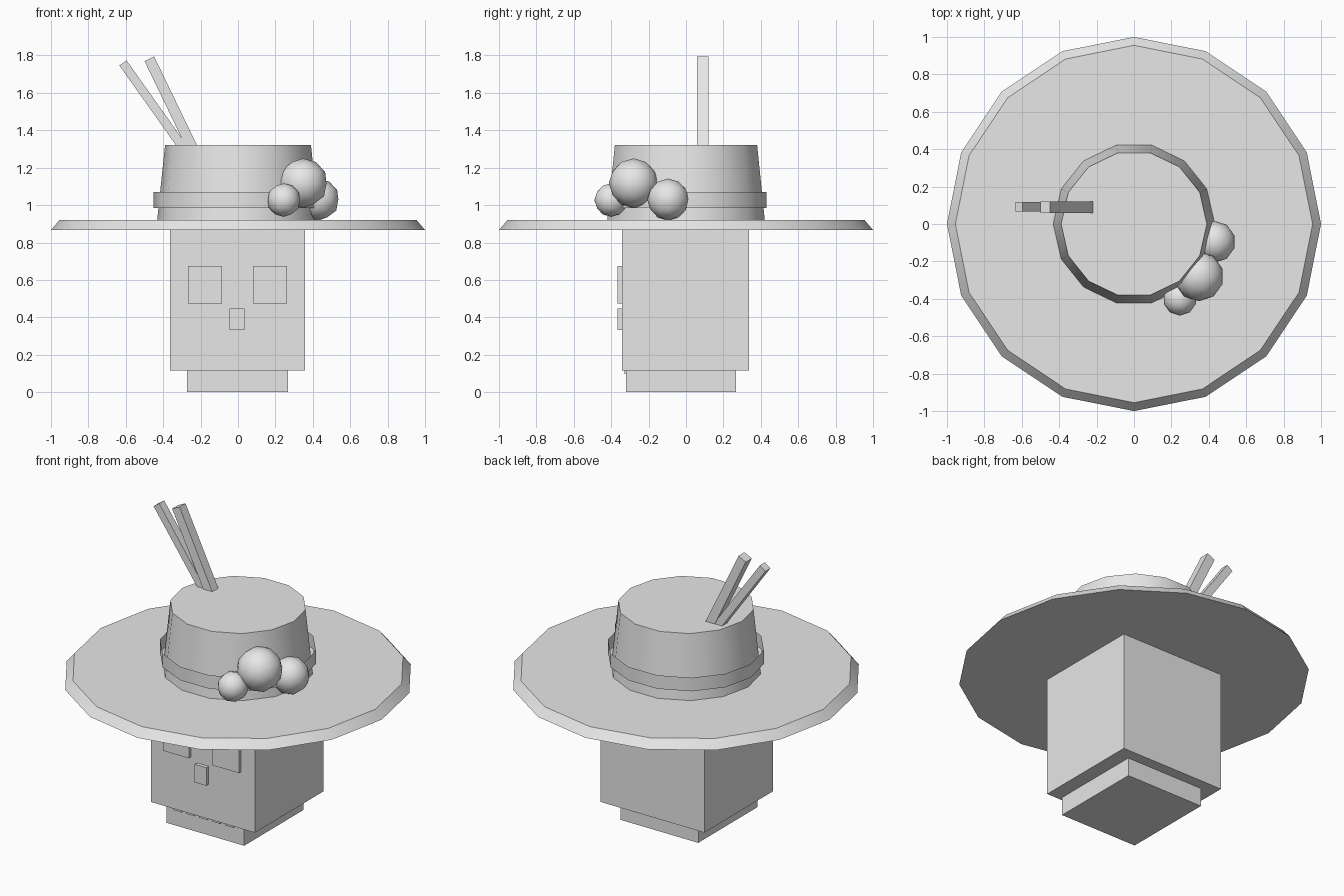
import bpy
import math
from mathutils import Vector

if "Cube" in bpy.data.objects:
    bpy.data.objects.remove(bpy.data.objects["Cube"])

grey = bpy.data.materials.new("plain grey")
grey.diffuse_color = (0.8, 0.8, 0.8, 1)
grey.use_nodes = True
grey.node_tree.nodes["Principled BSDF"].inputs["Base Color"].default_value = grey.diffuse_color


def finish(name, smooth=False):
    ob = bpy.context.object
    ob.name = name
    ob.data.materials.append(grey)
    if smooth:
        bpy.ops.object.shade_smooth_by_angle(angle=math.radians(32))
    return ob


def box(name, x, y, z):
    """Box from (low, high) ranges on each axis."""
    bpy.ops.mesh.primitive_cube_add(size=1, location=[sum(r) / 2 for r in (x, y, z)])
    bpy.context.object.scale = [r[1] - r[0] for r in (x, y, z)]
    return finish(name)


def cone(name, sides, r1, r2, z, fill='NGON', sy=1):
    """Tapered round part with its first corner on the x axis."""
    bpy.ops.mesh.primitive_cone_add(vertices=sides, radius1=r1, radius2=r2,
                                    depth=z[1] - z[0], end_fill_type=fill,
                                    location=(0, 0, sum(z) / 2),
                                    rotation=(0, 0, math.pi / 2))
    bpy.ops.object.transform_apply(location=False, rotation=True, scale=False)
    bpy.context.object.scale.y = sy
    return finish(name, True)


def stick(name, bottom, top, width, depth, y):
    """Square stick leaning in the xz plane."""
    a, b = Vector((bottom[0], y, bottom[1])), Vector((top[0], y, top[1]))
    d = b - a
    bpy.ops.mesh.primitive_cube_add(size=1, location=(a + b) / 2,
                                    rotation=(0, math.atan2(d.x, d.z), 0))
    bpy.context.object.scale = (width, depth, d.length)
    return finish(name)


# Head and jaw
box("head", (-0.364, 0.358), (-0.343, 0.337), (0.115, 0.87))
box("jaw", (-0.273, 0.267), (-0.32, 0.268), (0, 0.12))

# Face plates
box("left_eye", (-0.267, -0.086), (-0.366, -0.33), (0.473, 0.675))
box("right_eye", (0.079, 0.262), (-0.366, -0.33), (0.473, 0.675))
box("nose", (-0.045, 0.036), (-0.366, -0.33), (0.333, 0.447))

# Row of small teeth under the head
for i in range(5):
    x = -0.22 + i * 0.09
    box(f"tooth_{i + 1}", (x, x + 0.056), (-0.328, -0.31), (0.097, 0.13))

# Hat
cone("hat_brim", 16, 1.0, 0.955, (0.867, 0.92))
cone("hat_crown", 14, 0.432, 0.39, (0.92, 1.322))
cone("hat_band", 14, 0.452, 0.452, (0.985, 1.07), fill='NOTHING', sy=0.978)

# Berries on the band
for name, pos, r in (("large_berry", (0.347, -0.28, 1.117), 0.133),
                     ("medium_berry", (0.43, -0.095, 1.03), 0.112),
                     ("small_berry", (0.245, -0.4, 1.027), 0.09)):
    bpy.ops.mesh.primitive_ico_sphere_add(subdivisions=2, radius=r, location=pos)
    finish(name, True)

# Two sticks poking out of the crown
stick("low_stick", (-0.26, 1.26), (-0.615, 1.76), 0.047, 0.05, 0.092)
stick("high_stick", (-0.222, 1.26), (-0.474, 1.782), 0.057, 0.06, 0.089)
